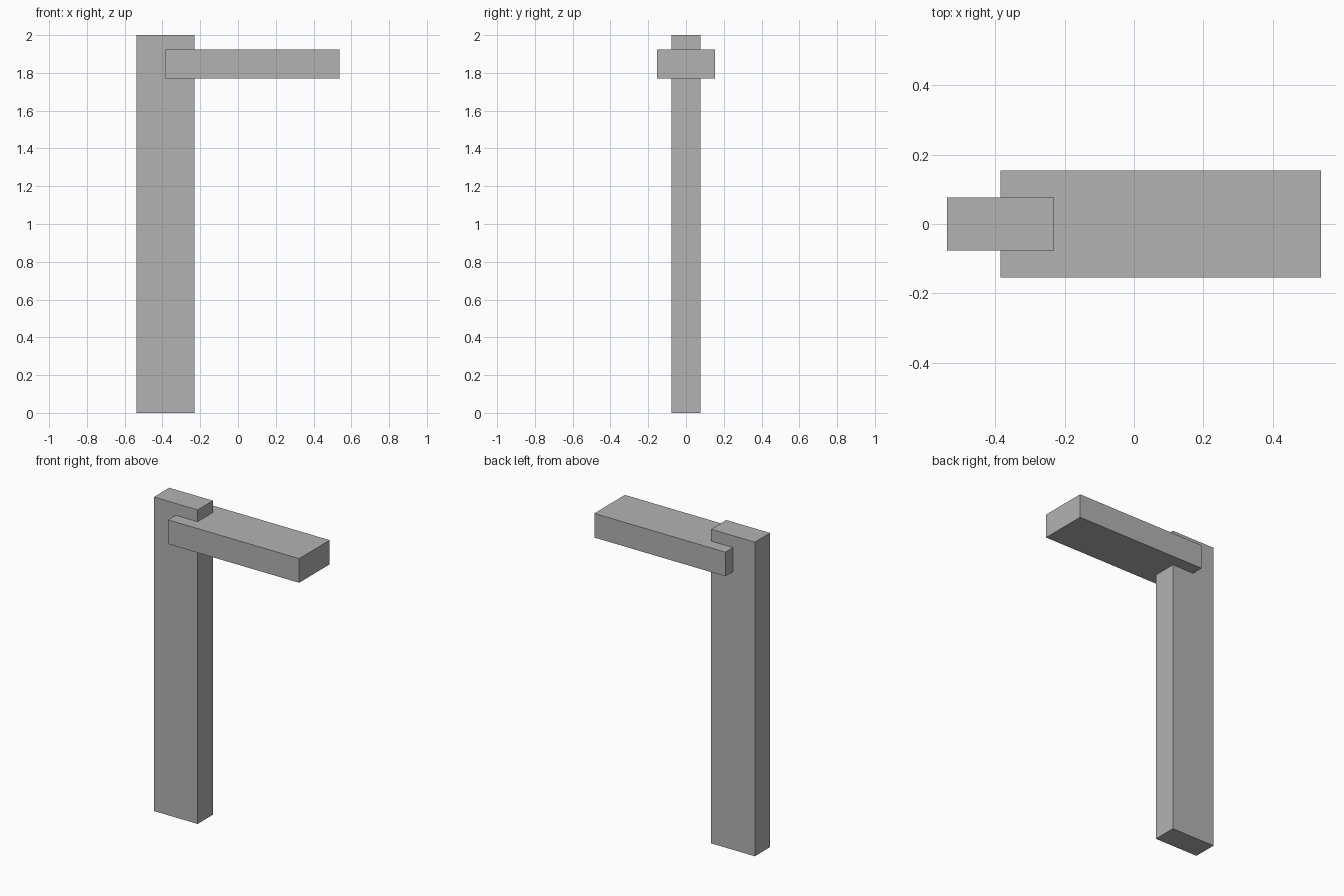
import bpy

if "Cube" in bpy.data.objects:
    bpy.data.objects.remove(bpy.data.objects["Cube"], do_unlink=True)

UNIT = 2 / 13  # thickness shared by both beams

# Plain grey
grey = bpy.data.materials.new("grey")
grey.use_nodes = True
colour = (0.45, 0.45, 0.45, 1)
grey.diffuse_color = colour
grey.node_tree.nodes["Principled BSDF"].inputs["Base Color"].default_value = colour


def beam(name, size, centre):
    """Add a flat-faced box with real dimensions and an unscaled transform."""
    bpy.ops.mesh.primitive_cube_add(size=1, location=centre)
    obj = bpy.context.object
    obj.name = obj.data.name = name
    obj.scale = size
    bpy.ops.object.transform_apply(location=False, rotation=False, scale=True)
    obj.data.materials.append(grey)
    return obj


# Upright post
beam("post", (2 * UNIT, UNIT, 2), (-2.5 * UNIT, 0, 1))

# Wide arm lapped around the top of the post
beam("arm", (6 * UNIT, 2 * UNIT, UNIT), (0.5 * UNIT, 0, 1.848))
